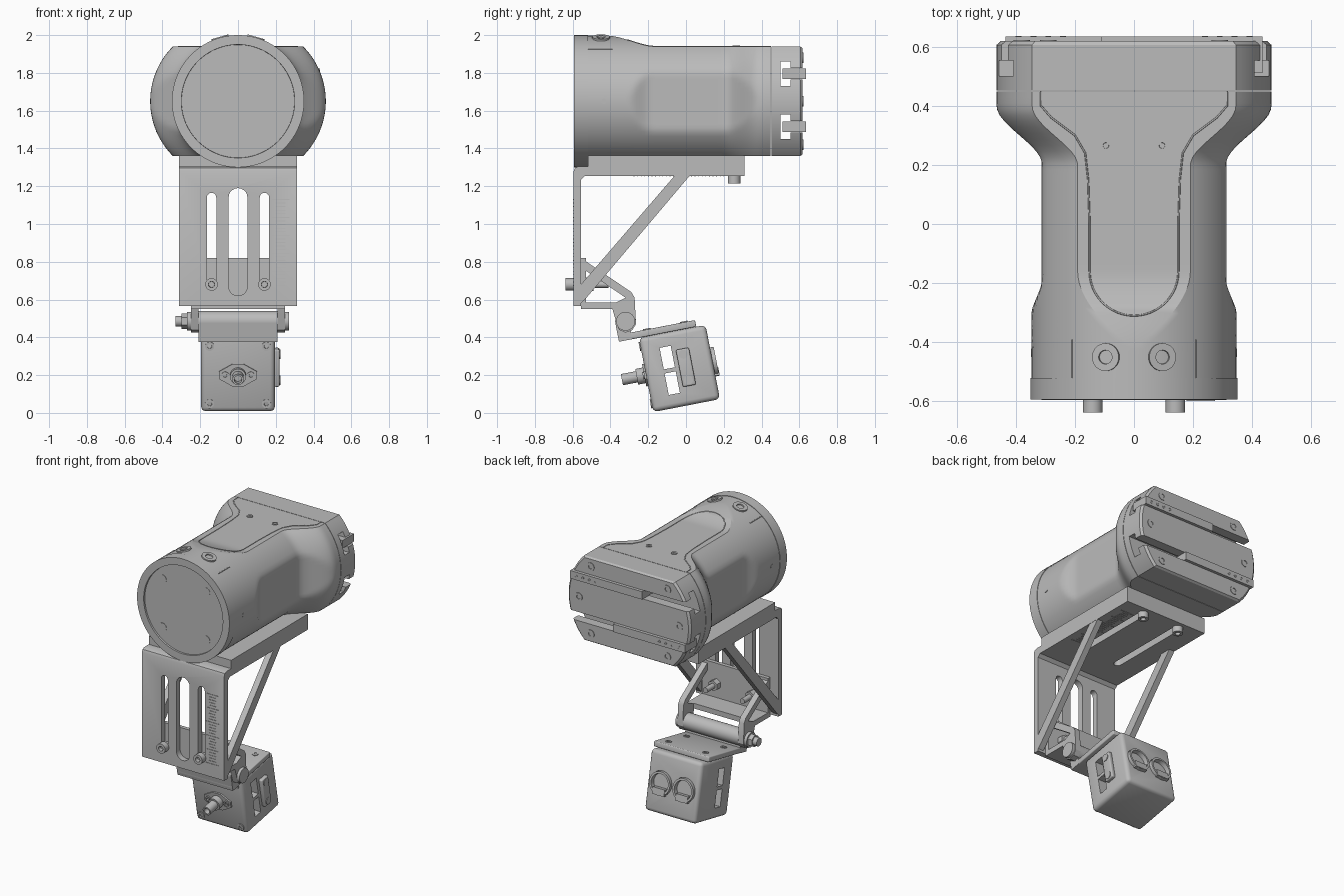
import bpy, bmesh, math
from mathutils import Matrix, Vector

cube = bpy.data.objects.get("Cube")
if cube:
    bpy.data.objects.remove(cube, do_unlink=True)

grey = bpy.data.materials.new("machined grey")
grey.use_nodes = True
grey.diffuse_color = (0.5, 0.5, 0.5, 1)
grey.node_tree.nodes["Principled BSDF"].inputs["Base Color"].default_value = (0.5, 0.5, 0.5, 1)

CZ = 1.65  # height of the housing axis


def make(name, bm):
    bmesh.ops.recalc_face_normals(bm, faces=bm.faces)
    me = bpy.data.meshes.new(name)
    bm.to_mesh(me)
    bm.free()
    me.materials.append(grey)
    ob = bpy.data.objects.new(name, me)
    bpy.context.collection.objects.link(ob)
    return ob


def prism(name, pts, axis, lo, hi, bevel=0):
    """Extrude a 2D profile along an axis between lo and hi."""
    place = {"x": lambda p, d: (d, p[0], p[1]),
             "y": lambda p, d: (p[0], d, p[1]),
             "z": lambda p, d: (p[0], p[1], d)}[axis]
    bm = bmesh.new()
    rings = [[bm.verts.new(place(p, d)) for p in pts] for d in (lo, hi)]
    for ring in rings:
        bm.faces.new(ring)
    n = len(pts)
    for i in range(n):
        j = (i + 1) % n
        bm.faces.new((rings[0][i], rings[0][j], rings[1][j], rings[1][i]))
    if bevel:
        bmesh.ops.recalc_face_normals(bm, faces=bm.faces)
        bmesh.ops.bevel(bm, geom=bm.edges[:], offset=bevel, segments=3,
                        profile=0.5, affect="EDGES")
    return make(name, bm)


def box(name, x, y, z, bevel=0):
    rect = [(x[0], y[0]), (x[1], y[0]), (x[1], y[1]), (x[0], y[1])]
    return prism(name, rect, "z", z[0], z[1], bevel)


def cyl(name, base, direction, r, h, rim=0, sink=0, seg=32):
    """Cylinder rising from base; rim and sink press a socket into its end."""
    bm = bmesh.new()
    bmesh.ops.create_cone(bm, cap_ends=True, segments=seg, radius1=r, radius2=r, depth=h)
    if rim:
        end = max(bm.faces, key=lambda f: f.calc_center_median().z)
        bmesh.ops.inset_region(bm, faces=[end], thickness=rim)
        bmesh.ops.inset_region(bm, faces=[end], thickness=0.001)
        bmesh.ops.translate(bm, verts=end.verts[:], vec=(0, 0, -sink))
    d = Vector(direction).normalized()
    m = Matrix.Translation(Vector(base) + d * h / 2) @ d.to_track_quat("Z", "Y").to_matrix().to_4x4()
    bm.transform(m)
    return make(name, bm)


def screw(name, base, direction, r, h):
    return cyl(name, base, direction, r, h, r * 0.5, h * 0.6 if h > 0.01 else h * 0.9)


def stadium(c, w, a, b):
    """Round-ended slot outline, centred on c, from a to b."""
    arc = [math.pi * i / 10 for i in range(11)]
    return ([(c + w * math.cos(t), b - w + w * math.sin(t)) for t in arc] +
            [(c - w * math.cos(t), a + w - w * math.sin(t)) for t in arc])


def cut(ob, *cutters):
    for c in cutters:
        mod = ob.modifiers.new("cut", "BOOLEAN")
        mod.object, mod.operation, mod.solver = c, "DIFFERENCE", "EXACT"
        dg = bpy.context.evaluated_depsgraph_get()
        me = bpy.data.meshes.new_from_object(ob.evaluated_get(dg))
        ob.modifiers.clear()
        ob.data = me
        bpy.data.objects.remove(c, do_unlink=True)


def groove(name, pts):
    cu = bpy.data.curves.new(name, "CURVE")
    cu.dimensions, cu.bevel_depth = "3D", 0.003
    sp = cu.splines.new("POLY")
    sp.points.add(len(pts) - 1)
    for p, q in zip(sp.points, pts):
        p.co = (*q, 1)
    cu.materials.append(grey)
    bpy.context.collection.objects.link(bpy.data.objects.new(name, cu))


# Housing: round barrel with flattened top, bottom and sides, flaring to the rear
def ease(a, b, y):
    t = min(1, max(0, (y - a) / (b - a)))
    return t * t * (3 - 2 * t)


def shape(y):
    f = ease(0.2, 0.4, y)
    radius, shift = 0.347 + 0.063 * f, 0.055 * f
    width = 0.35 - 0.04 * ease(-0.32, -0.18, y) + 0.155 * f
    return radius, shift, width, 0.347 - 0.057 * ease(-0.42, -0.16, y)


def section(y, scale=1):
    r, cx, w, top = shape(y)
    a0, a1 = -math.asin(0.29 / r), math.asin(min(1, top / r))
    half = []
    for i in range(29):
        a = a0 + (a1 - a0) * i / 28
        half.append((min(cx + r * math.cos(a), w) * scale, r * math.sin(a) * scale))
    return [(x, y, CZ + z) for x, z in half] + [(-x, y, CZ + z) for x, z in reversed(half)]


def loft(name, sections):
    bm = bmesh.new()
    rings = [[bm.verts.new(p) for p in s] for s in sections]
    n = len(rings[0])
    for a, b in zip(rings, rings[1:]):
        for i in range(n):
            j = (i + 1) % n
            bm.faces.new((a[i], a[j], b[j], b[i]))
    bm.faces.new(rings[0])
    bm.faces.new(rings[-1])
    bmesh.ops.remove_doubles(bm, verts=bm.verts, dist=0.0002)
    return make(name, bm)


loft("housing", [section(-0.525 + 0.9735 * i / 48) for i in range(49)])
rear = loft("rear_cap", [section(0.4515), section(0.605), section(0.618, 0.97)])

# Rear T-slots with a drilled strip in each
for side, zc in ((1, 1.795), (-1, 1.515)):
    tee = [(0.5, -0.065), (0.553, -0.065), (0.553, -0.03), (0.7, -0.03),
           (0.7, 0.03), (0.553, 0.03), (0.553, 0.065), (0.5, 0.065)]
    cut(rear, prism("slot_cutter", [(y, zc + z) for y, z in tee], "x", -0.6, 0.6))
    box("slot_strip", sorted((-0.11 * side, 0.435 * side)), (0.51, 0.634), (zc - 0.027, zc + 0.027))
    for k in range(4):
        cyl("strip_hole", (side * (0.39 - 0.05 * k), 0.634, zc), (0, 1, 0), 0.01, 0.002, 0.003, 0.0015, 12)
for s in (-1, 1):
    for x, z in ((0.29, 1.88), (0.38, CZ), (0.29, 1.42)):
        screw("rear_screw", (s * x, 0.61, z), (0, 1, 0), 0.028, 0.012)

# Front flange, window and fixings
cyl("front_flange", (0, -0.52, CZ), (0, -1, 0), 0.35, 0.073, 0.05, 0.012, 96)
for s in (-1, 1):
    for t in (-1, 1):
        cyl("window_screw", (s * 0.165, -0.58, CZ + t * 0.165), (0, -1, 0), 0.03, 0.003)
    tilt = Vector((s * 0.095, 0, 0.334))
    screw("top_bolt", Vector((0, -0.45, CZ)) + tilt * 0.98, tilt, 0.047, 0.014)
    screw("top_screw", (s * 0.095, 0.265, 1.938), (0, 0, 1), 0.02, 0.006)
    cyl("side_pin", (s * 0.34, -0.435, CZ), (s, 0, 0), 0.014, 0.009)


# Panel seams lying on the housing
def on_top(x, y):
    r, cx, w, top = shape(y)
    return (x, y, CZ + min(top, math.sqrt(r * r - max(0, abs(x) - cx) ** 2)))


edge = [(0.315, 0.45), (0.315, 0.4), (0.28, 0.36), (0.2, 0.3), (0.165, 0.24), (0.155, 0.15)]
edge += [(0.15, -0.01 * k) for k in range(0, 16, 3)]
edge += [(0.15 * math.cos(a), -0.16 - 0.15 * math.sin(a)) for a in (math.pi * k / 24 for k in range(13))]
groove("top_panel_seam", [on_top(x, y) for x, y in edge] + [on_top(-x, y) for x, y in reversed(edge)])
for s in (-1, 1):
    groove("front_seam", [on_top(s * 0.21, y) for y in (-0.52, -0.45, -0.39)])

# Angle bracket with adjustment slots
angle = [(-0.595, 0.565), (-0.555, 0.565), (-0.555, 1.235), (-0.535, 1.255), (0.31, 1.255),
         (0.31, 1.362), (-0.52, 1.362), (-0.52, 1.305), (-0.57, 1.305), (-0.588, 1.297), (-0.595, 1.28)]
bracket = prism("angle_bracket", angle, "x", -0.312, 0.312)
cut(bracket, prism("cutter", stadium(0, 0.05, 0.62, 1.19), "y", -0.7, -0.5))
for s in (-1, 1):
    cut(bracket, prism("cutter", stadium(s * 0.14, 0.025, 0.66, 1.165), "y", -0.7, -0.5),
        prism("cutter", stadium(s * 0.14, 0.025, -0.35, 0.28), "z", 1.2, 1.34))
    prism("diagonal_brace", [(-0.556, 0.58), (-0.556, 0.68), (-0.06, 1.256), (0.02, 1.256), (-0.535, 0.6)],
          "x", *sorted((s * 0.27, s * 0.311)))
    screw("front_clamp_screw", (s * 0.14, -0.595, 0.68), (0, -1, 0), 0.033, 0.042)
    cyl("clamp_shaft", (s * 0.14, -0.6, 0.68), (0, 1, 0), 0.018, 0.19)
    cyl("clamp_nut", (s * 0.14, -0.53, 0.68), (0, 1, 0), 0.036, 0.04, seg=6)
    screw("lower_clamp_screw", (s * 0.14, 0.255, 1.256), (0, 0, -1), 0.033, 0.042)

# Ruler marks on the bracket
for k in range(26):
    w = 0.048 if k % 5 == 0 else 0.026
    z, y = 0.655 + 0.019 * k, 0.2 - 0.019 * k
    box("front_ruler_mark", (0.225 - w, 0.225 + w), (-0.598, -0.594), (z - 0.002, z + 0.002))
    box("lower_ruler_mark", (0.225 - w, 0.225 + w), (y - 0.002, y + 0.002), (1.252, 1.256))

# Hinge bracket behind the front plate
box("hinge_back_plate", (-0.25, 0.25), (-0.556, -0.53), (0.55, 0.82))
box("hinge_floor", (-0.25, 0.25), (-0.556, -0.38), (0.55, 0.585))
cheek = [(-0.556, 0.82), (-0.29, 0.64), (-0.272, 0.61), (-0.265, 0.47), (-0.285, 0.437), (-0.32, 0.425),
         (-0.355, 0.44), (-0.375, 0.5), (-0.39, 0.551), (-0.556, 0.551), (-0.556, 0.585),
         (-0.37, 0.585), (-0.32, 0.61), (-0.556, 0.77)]
for s in (-1, 1):
    prism("hinge_cheek", cheek, "x", *sorted((s * 0.21, s * 0.25)))
    cyl("hinge_washer", (s * 0.25, -0.32, 0.485), (s, 0, 0), 0.05, 0.02)
cyl("hinge_pin", (-0.33, -0.32, 0.485), (1, 0, 0), 0.028, 0.6)
cyl("hinge_nut", (-0.3, -0.32, 0.485), (1, 0, 0), 0.042, 0.04, seg=6)

# Tilted camera, modelled upright about its own centre
cam = [cyl("hinge_knuckle", (-0.21, -0.232, 0.3), (1, 0, 0), 0.055, 0.42),
       box("knuckle_web", (-0.21, 0.21), (-0.287, -0.215), (0.2, 0.3)),
       box("mount_plate", (-0.21, 0.21), (-0.287, 0.13), (0.2, 0.236), 0.006),
       cyl("connector_barrel", (0, -0.18, 0), (0, -1, 0), 0.03, 0.13, 0.01, 0.05),
       cyl("connector_collar", (0, -0.18, 0), (0, -1, 0), 0.042, 0.05),
       prism("connector_flange", [(0.1, 0.02), (0.03, 0.06), (-0.03, 0.06), (-0.1, 0.02),
                                  (-0.1, -0.02), (-0.03, -0.06), (0.03, -0.06), (0.1, -0.02)],
             "y", -0.19, -0.178),
       box("side_cover", (0.19, 0.22), (0, 0.07), (-0.1, 0.1), 0.008)]
body = box("camera_body", (-0.195, 0.195), (-0.18, 0.18), (-0.2, 0.2), 0.025)
for t in (-1, 1):
    zs = (t * 0.069 - 0.058, t * 0.069 + 0.058)
    cut(body, box("cutter", (-0.4, 0.4), (-0.082, -0.022), zs))
    cut(body, cyl("cutter", (t * 0.088, 0.12, 0), (0, 1, 0), 0.08, 0.2))
    cam += [cyl("lens", (t * 0.088, 0.11, 0), (0, 1, 0), 0.078, 0.09, 0.014, 0.03),
            box("lens_shutter", (t * 0.088 - 0.045, t * 0.088 + 0.045), (0.15, 0.203), (-0.075, -0.03)),
            screw("flange_screw", (t * 0.068, -0.185, 0), (0, -1, 0), 0.02, 0.012),
            cyl("cover_screw", (0.218, 0.035, t * 0.07), (1, 0, 0), 0.024, 0.006)]
    for s in (-1, 1):
        cam.append(screw("camera_screw", (s * 0.15, -0.178, t * 0.155), (0, -1, 0), 0.024, 0.008))
        cam.append(screw("mount_screw", (s * 0.14, -0.03 + t * 0.1, 0.234), (0, 0, 1), 0.02, 0.007))
pose = Matrix.Translation((0, -0.035, 0.235)) @ Matrix.Rotation(math.radians(11), 4, "X")
for ob in cam + [body]:
    ob.matrix_world = pose

# Smooth shading with crisp edges
meshes = [o for o in bpy.context.collection.objects if o.type == "MESH" and grey.name in o.data.materials]
bpy.ops.object.select_all(action="DESELECT")
for ob in meshes:
    ob.select_set(True)
bpy.context.view_layer.objects.active = meshes[0]
bpy.ops.object.shade_smooth_by_angle(angle=math.radians(30))
